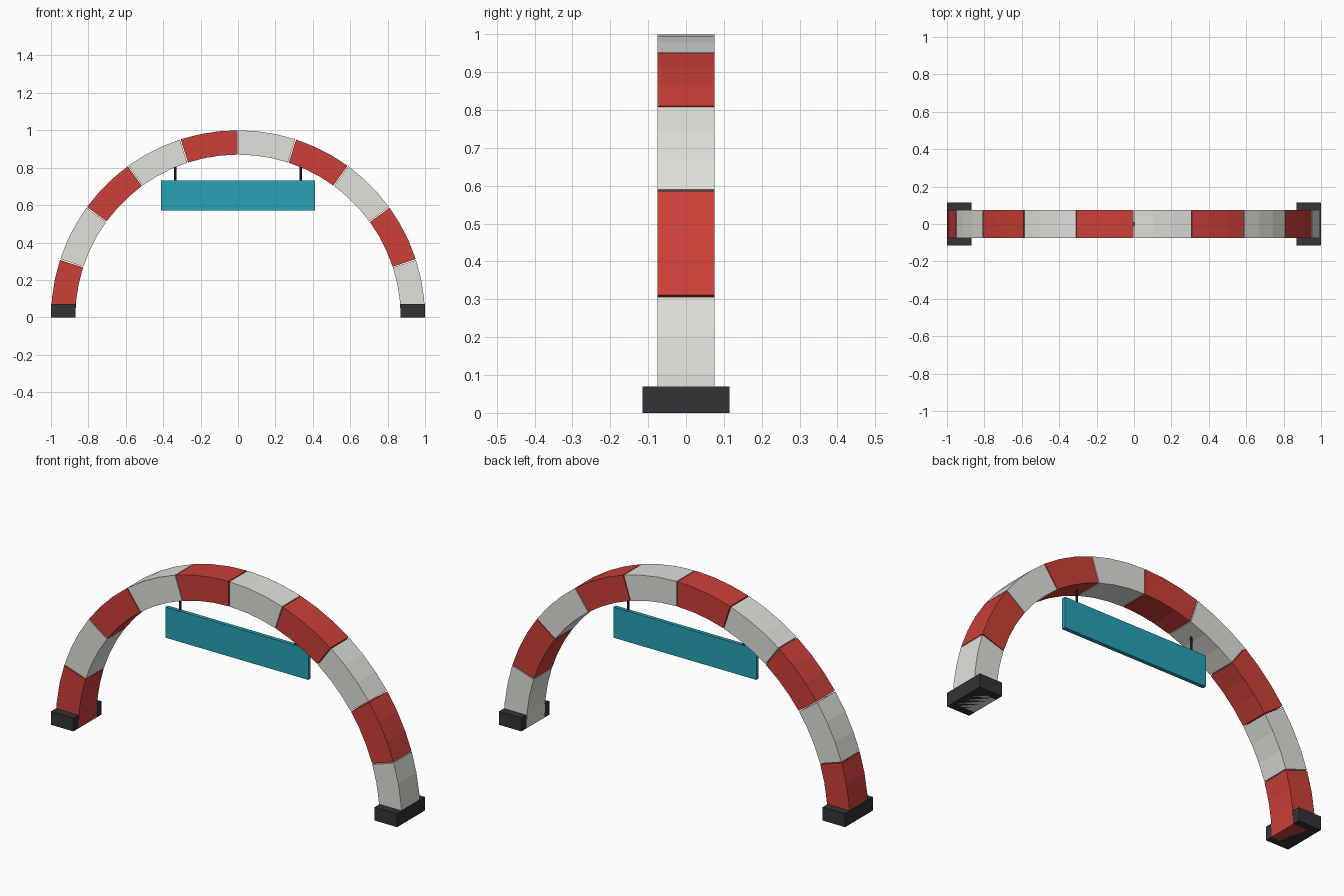
import bpy, bmesh, math

if "Cube" in bpy.data.objects:
    bpy.data.objects.remove(bpy.data.objects["Cube"])

def material(name, rgb):
    m = bpy.data.materials.new(name)
    m.diffuse_color = (*rgb, 1)
    m.use_nodes = True
    m.node_tree.nodes["Principled BSDF"].inputs["Base Color"].default_value = m.diffuse_color
    return m

RED = material("red", (0.6, 0.05, 0.04))
WHITE = material("white", (0.75, 0.75, 0.71))
TEAL = material("teal", (0.02, 0.36, 0.46))
DARK = material("dark", (0.033, 0.033, 0.036))

def finish(name, bm, mat):
    bmesh.ops.recalc_face_normals(bm, faces=bm.faces)
    me = bpy.data.meshes.new(name)
    bm.to_mesh(me)
    bm.free()
    me.materials.append(mat)
    ob = bpy.data.objects.new(name, me)
    bpy.context.collection.objects.link(ob)
    return ob

def box(name, centre, size, mat):
    bm = bmesh.new()
    bmesh.ops.create_cube(bm, size=1)
    bmesh.ops.scale(bm, vec=size, verts=bm.verts)
    bmesh.ops.translate(bm, vec=centre, verts=bm.verts)
    return finish(name, bm, mat)

def arch_block(name, a0, a1, mat, steps=3, r_in=0.87, r_out=1.0, half=0.075):
    bm = bmesh.new()
    rings = []
    for i in range(steps + 1):
        a = a0 + (a1 - a0) * i / steps
        rings.append([bm.verts.new((r * math.cos(a), y, r * math.sin(a)))
                      for r, y in ((r_in, -half), (r_out, -half), (r_out, half), (r_in, half))])
    for p, q in zip(rings, rings[1:]):
        for k in range(4):
            bm.faces.new((p[k], p[(k + 1) % 4], q[(k + 1) % 4], q[k]))
    bm.faces.new(rings[0])
    bm.faces.new(rings[-1])
    return finish(name, bm, mat)

# Arch: ten alternating blocks with thin seams, from the right foot round to the left
COUNT, GAP = 10, 0.0025
step = math.pi / COUNT
for i in range(COUNT):
    start = i * step + (GAP if i > 0 else 0)
    end = (i + 1) * step - (GAP if i < COUNT - 1 else 0)
    arch_block(f"arch_block_{i + 1}", start, end, RED if i % 2 else WHITE)

# Feet and banner cords
for side, s in (("left", -1), ("right", 1)):
    box(f"{side}_foot", (s * 0.935, 0, 0.035), (0.13, 0.23, 0.07), DARK)
    bm = bmesh.new()
    bmesh.ops.create_cone(bm, cap_ends=True, segments=8, radius1=0.006, radius2=0.006, depth=0.085)
    bmesh.ops.translate(bm, vec=(s * 0.335, 0, 0.7675), verts=bm.verts)
    finish(f"{side}_cord", bm, DARK)

# Hanging banner
box("banner", (0, 0, 0.652), (0.826, 0.02, 0.16), TEAL)
